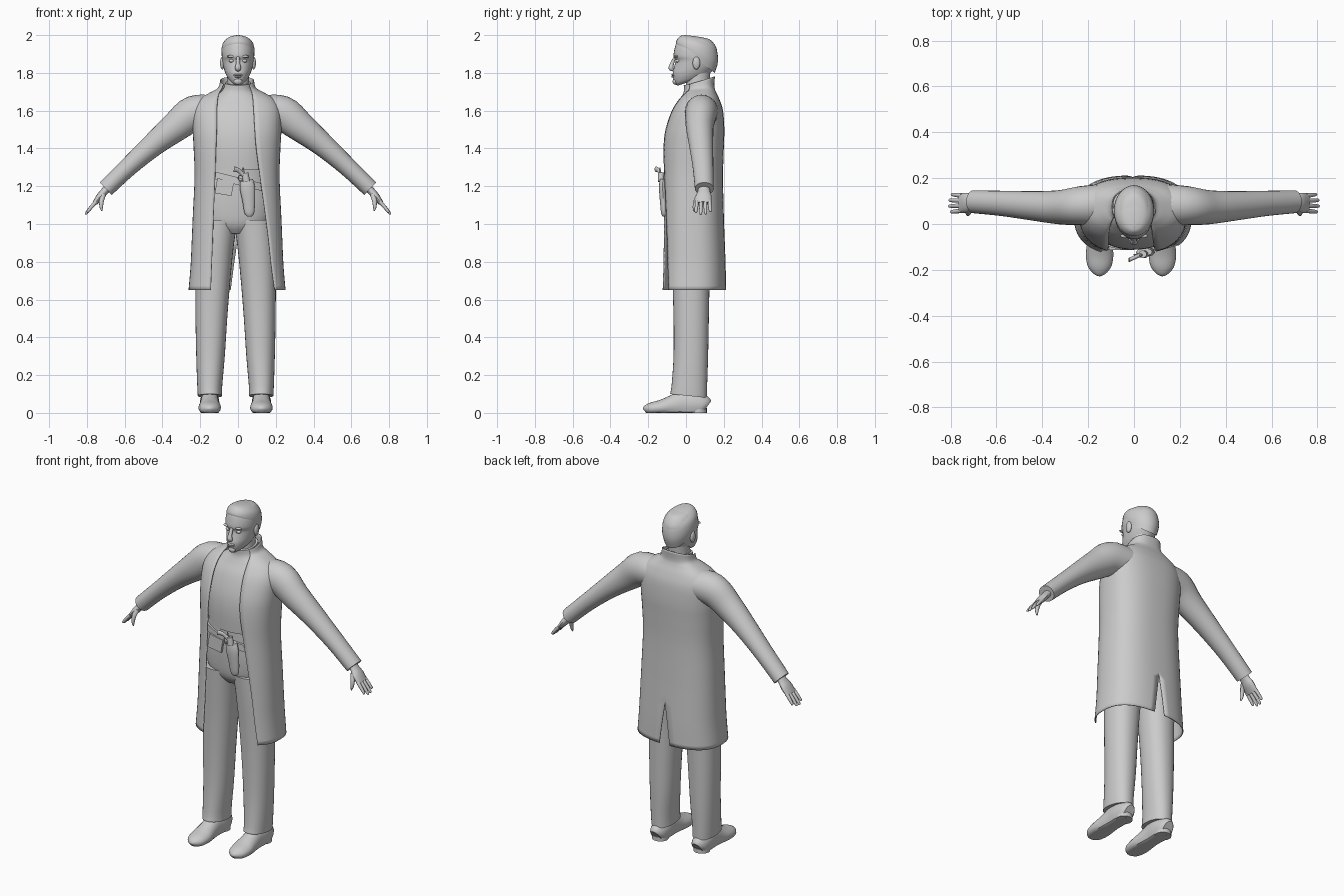
import bpy, bmesh, math
from mathutils import Vector, Matrix

CX = -0.013  # centre line of the legs


def dense(rows, k=4):
    """Catmull-Rom interpolation of parameter rows."""
    out = []
    for i in range(len(rows) - 1):
        a, b, c, d = (rows[max(0, min(len(rows) - 1, i + j))] for j in (-1, 0, 1, 2))
        for s in range(k):
            t = s / k
            out.append(tuple(0.5 * (2*q + (r-p)*t + (2*p-5*q+4*r-w)*t*t + (3*q-p-3*r+w)*t**3)
                             for p, q, r, w in zip(a, b, c, d)))
    return out + [rows[-1]]


def finish(name, bm, angle=40):
    bmesh.ops.recalc_face_normals(bm, faces=bm.faces)
    me = bpy.data.meshes.new(name)
    bm.to_mesh(me)
    bm.free()
    for p in me.polygons:
        p.use_smooth = True
    me.set_sharp_from_angle(angle=math.radians(angle))
    ob = bpy.data.objects.new(name, me)
    bpy.context.collection.objects.link(ob)
    return ob


def skin(bm, rings, closed=True):
    vs = [[bm.verts.new(p) for p in r] for r in rings]
    n = len(vs[0])
    for a, b in zip(vs, vs[1:]):
        for i in range(n if closed else n - 1):
            j = (i + 1) % n
            bm.faces.new((a[i], a[j], b[j], b[i]))
    if closed:
        bm.faces.new(vs[0])
        bm.faces.new(vs[-1])


def spow(v, e):
    return math.copysign(abs(v) ** e, v)


def body(name, rows, cx=0.0, n=2.2, seg=32, shear=0.0):
    """Loft of horizontal rings: (z front, z back, half width, y front, y back[, x offset])."""
    rings = []
    for r in dense(rows):
        zf, zb, w, yf, yb = r[:5]
        ox = cx + (r[5] if len(r) > 5 else 0)
        ring = []
        for i in range(seg):
            t = 2 * math.pi * i / seg
            s, c = spow(math.sin(t), 2 / n), spow(math.cos(t), 2 / n)
            f = (1 - c) / 2
            ring.append((ox + w * s, yf + (yb - yf) * f, zf + (zb - zf) * f + shear * w * s))
        rings.append(ring)
    bm = bmesh.new()
    skin(bm, rings)
    return finish(name, bm)


def tube(name, pts, side=(0, 1, 0), seg=16, floor=None, k=4):
    """Loft along a path: (x, y, z, radius, radius along the side axis)."""
    v = Vector(side)
    pts = dense(pts, k)
    rings = []
    for i, p in enumerate(pts):
        t = Vector(pts[min(i+1, len(pts)-1)][:3]) - Vector(pts[max(i-1, 0)][:3])
        u = t.cross(v).normalized()
        ring = []
        for j in range(seg):
            a = 2 * math.pi * j / seg
            q = Vector(p[:3]) + u * p[3] * math.cos(a) + v * p[4] * math.sin(a)
            if floor is not None:
                q.z = max(q.z, floor)
            ring.append(q)
        rings.append(ring)
    bm = bmesh.new()
    skin(bm, rings)
    return finish(name, bm)


def ball(name, loc, scale):
    bm = bmesh.new()
    bmesh.ops.create_uvsphere(bm, u_segments=16, v_segments=10, radius=1,
                              matrix=Matrix.Translation(loc) @ Matrix.Diagonal((*scale, 1)))
    return finish(name, bm)


# Head, neck and hair
body("head", [(1.732, 1.77, .025, -.045, .07), (1.745, 1.785, .046, -.06, .115),
              (1.772, 1.80, .061, -.068, .13), (1.80, 1.815, .07, -.07, .142),
              (1.83, 1.835, .077, -.063, .155), (1.865, 1.865, .083, -.056, .163),
              (1.89, 1.885, .086, -.066, .166), (1.93, 1.925, .085, -.06, .163),
              (1.962, 1.955, .074, -.05, .148), (1.984, 1.98, .055, -.036, .12),
              (1.997, 1.992, .022, -.01, .06)], n=2)
body("hair", [(1.955, 1.80, .083, -.053, .152), (1.965, 1.86, .088, -.053, .169),
              (1.98, 1.93, .08, -.045, .16), (1.995, 1.975, .052, -.03, .12),
              (2.0, 1.993, .018, -.005, .06)], n=2)
body("neck", [(1.66, 1.66, .066, -.005, .135), (1.74, 1.74, .058, .0, .125),
              (1.80, 1.82, .058, .0, .13)], n=2)
tube("nose", [(0, -.058, 1.885, .007, .009), (0, -.073, 1.85, .01, .011),
              (0, -.079, 1.825, .013, .017), (0, -.068, 1.814, .007, .012)], side=(1, 0, 0))
ball("upper_lip", (0, -.068, 1.789), (.024, .01, .006))
ball("lower_lip", (0, -.067, 1.780), (.02, .01, .006))
ball("chin", (0, -.057, 1.755), (.022, .014, .018))
for s, tag in ((-1, "left"), (1, "right")):
    ball("eye_" + tag, (s*.034, -.043, 1.864), (.015, .012, .009))
    ball("brow_" + tag, (s*.036, -.052, 1.887), (.024, .01, .007))
    ball("ear_" + tag, (s*.083, .055, 1.852), (.012, .02, .034))

# Shirt and its standing collar
body("shirt", [(1.285, 1.285, .182, -.109, .16), (1.4, 1.4, .19, -.112, .17),
               (1.5, 1.5, .2, -.1, .175), (1.6, 1.6, .19, -.066, .17),
               (1.66, 1.66, .14, -.03, .15), (1.70, 1.71, .085, -.012, .142),
               (1.735, 1.76, .068, -.012, .137)])

# Trousers
body("trouser_hips", [(.95, .95, .09, -.05, .12), (1.0, 1.0, .175, -.083, .15),
                      (1.1, 1.1, .197, -.096, .16), (1.2, 1.2, .188, -.1, .16),
                      (1.31, 1.31, .18, -.102, .155)], cx=CX)
for s, tag in ((-1, "left"), (1, "right")):
    legs = []
    for z, inner, outer, yf, yb in [(.1, .072, .2, -.084, .11), (.15, .07, .203, -.076, .112),
                                    (.3, .057, .208, -.066, .117), (.5, .044, .212, -.066, .121),
                                    (.7, .028, .213, -.072, .126), (.88, .01, .21, -.082, .14),
                                    (1.02, -.01, .202, -.09, .15)]:
        legs.append((z, z - (.02 if z < .12 else 0), (outer-inner)/2, yf, yb, s*(outer+inner)/2))
    body("trouser_leg_" + tag, legs, cx=CX)

    # Shoes
    x = CX + s*.137
    tube("shoe_" + tag, [(x, y, h*.4, h*.6, w) for y, h, w in
                         [(.108, .07, .03), (.09, .095, .045), (.04, .12, .052), (-.02, .12, .05),
                          (-.07, .095, .053), (-.13, .07, .06), (-.18, .056, .053),
                          (-.208, .042, .035), (-.219, .025, .014)]],
         side=(1, 0, 0), seg=20, floor=0.0)
    tube("heel_" + tag, [(x, .065, 0, .045, .046), (x, .065, .025, .045, .046)],
         side=(1, 0, 0), seg=20, k=1)

    # Sleeves
    tube("sleeve_" + tag, [(s*.13, .085, 1.595, .085, .09), (s*.235, .08, 1.585, .094, .085),
                           (s*.33, .073, 1.515, .08, .074), (s*.45, .08, 1.418, .062, .064),
                           (s*.58, .09, 1.302, .05, .055), (s*.70, .097, 1.187, .046, .05)], seg=24)

    # Hands
    tube("palm_" + tag, [(s*.675, .096, 1.21, .022, .03), (s*.705, .095, 1.175, .02, .032),
                         (s*.73, .093, 1.145, .02, .043), (s*.758, .091, 1.11, .013, .042)])
    for i, ln in enumerate((.85, 1.0, .98, .8)):
        y = .058 + .022*i
        tip = .092 + (y - .092)*1.15
        tube("finger_%s_%d" % (tag, i + 1),
             [(s*.75, y, 1.12, .01, .0105), (s*(.75+.03*ln), (y+tip)/2, 1.12-.034*ln, .0095, .0095),
              (s*(.75+.054*ln), tip, 1.12-.064*ln, .007, .007),
              (s*(.75+.058*ln), tip, 1.12-.069*ln, .002, .002)], seg=10)
    tube("thumb_" + tag, [(s*.712, .07, 1.16, .014, .014), (s*.722, .052, 1.125, .013, .012),
                          (s*.724, .044, 1.09, .009, .009), (s*.72, .042, 1.068, .003, .003)], seg=10)

# Long open coat with back vent and turned-up collar
# rows: z front, z back, half width, y front, y back, left edge x, right edge x, vent half gap
coat_rows = dense([
    (.65, .65, .257, -.14, .212, .14, .2, .034), (.78, .78, .246, -.136, .21, .135, .182, .017),
    (.91, .91, .24, -.133, .205, .13, .168, 0), (1.05, 1.05, .234, -.131, .2, .125, .15, 0),
    (1.25, 1.25, .225, -.13, .196, .117, .122, 0), (1.4, 1.4, .23, -.128, .2, .112, .102, 0),
    (1.5, 1.5, .235, -.115, .203, .108, .094, 0), (1.6, 1.6, .232, -.08, .196, .107, .088, 0),
    (1.66, 1.66, .2, -.042, .177, .103, .084, 0), (1.695, 1.70, .14, -.012, .158, .095, .08, 0),
    (1.71, 1.73, .1, -.002, .15, .085, .075, 0), (1.735, 1.78, .09, .0, .153, .072, .066, 0)])
N, COLS = 2.5, 22
bm = bmesh.new()
for s in (-1, 1):
    rings = []
    for zf, zb, w, yf, yb, xl, xr, gap in coat_rows:
        gap = gap if gap > .002 else 0
        t0 = math.asin((min(.99, (xl if s < 0 else xr) / w)) ** (N / 2))
        t1 = math.pi - math.asin((gap / w) ** (N / 2))
        ring = []
        for i in range(COLS + 1):
            t = t0 + (t1 - t0) * i / COLS
            sx = max(0, math.sin(t)) ** (2 / N) if i < COLS or gap else 0
            f = (1 - spow(math.cos(t), 2 / N)) / 2
            ring.append((-.005 + s*w*sx, yf + (yb - yf)*f, zf + (zb - zf)*f))
        rings.append(ring)
    skin(bm, rings, closed=False)
bmesh.ops.remove_doubles(bm, verts=bm.verts, dist=.0005)
coat = finish("coat", bm, 60)
mod = coat.modifiers.new("cloth_thickness", 'SOLIDIFY')
mod.thickness, mod.offset = .005, -1

# Slanted gun belt, waist flap, holster and revolver
body("gun_belt", [(1.21, 1.21, .2, -.112, .168), (1.25, 1.25, .197, -.113, .168)],
     cx=CX, shear=-.25)
bm = bmesh.new()
bmesh.ops.create_cube(bm, size=1, matrix=Matrix.Translation((-.072, -.106, 1.195))
                      @ Matrix.Rotation(.17, 4, 'Y') @ Matrix.Diagonal((.09, .014, .08, 1)))
finish("waist_flap", bm)
tube("holster", [(.045, -.122, 1.235, .034, .017), (.05, -.124, 1.19, .04, .019),
                 (.057, -.12, 1.12, .033, .018), (.06, -.117, 1.06, .026, .015),
                 (.06, -.116, 1.04, .012, .008)])
tube("revolver_cylinder", [(.037, -.132, 1.27, .018, .016), (.045, -.132, 1.225, .019, .017)], k=1)
tube("revolver_grip", [(.045, -.133, 1.25, .014, .01), (.02, -.138, 1.268, .012, .009),
                       (.0, -.147, 1.285, .012, .009), (-.022, -.157, 1.29, .015, .01)])
tube("revolver_hammer", [(.03, -.135, 1.27, .006, .004), (.027, -.138, 1.298, .003, .003)], k=1)
tube("trigger_guard", [(.017 + .016*math.cos(a), -.134, 1.243 + .016*math.sin(a), .003, .003)
                       for a in [math.pi * i / 6 for i in range(3, 13)]], seg=8, k=1)
